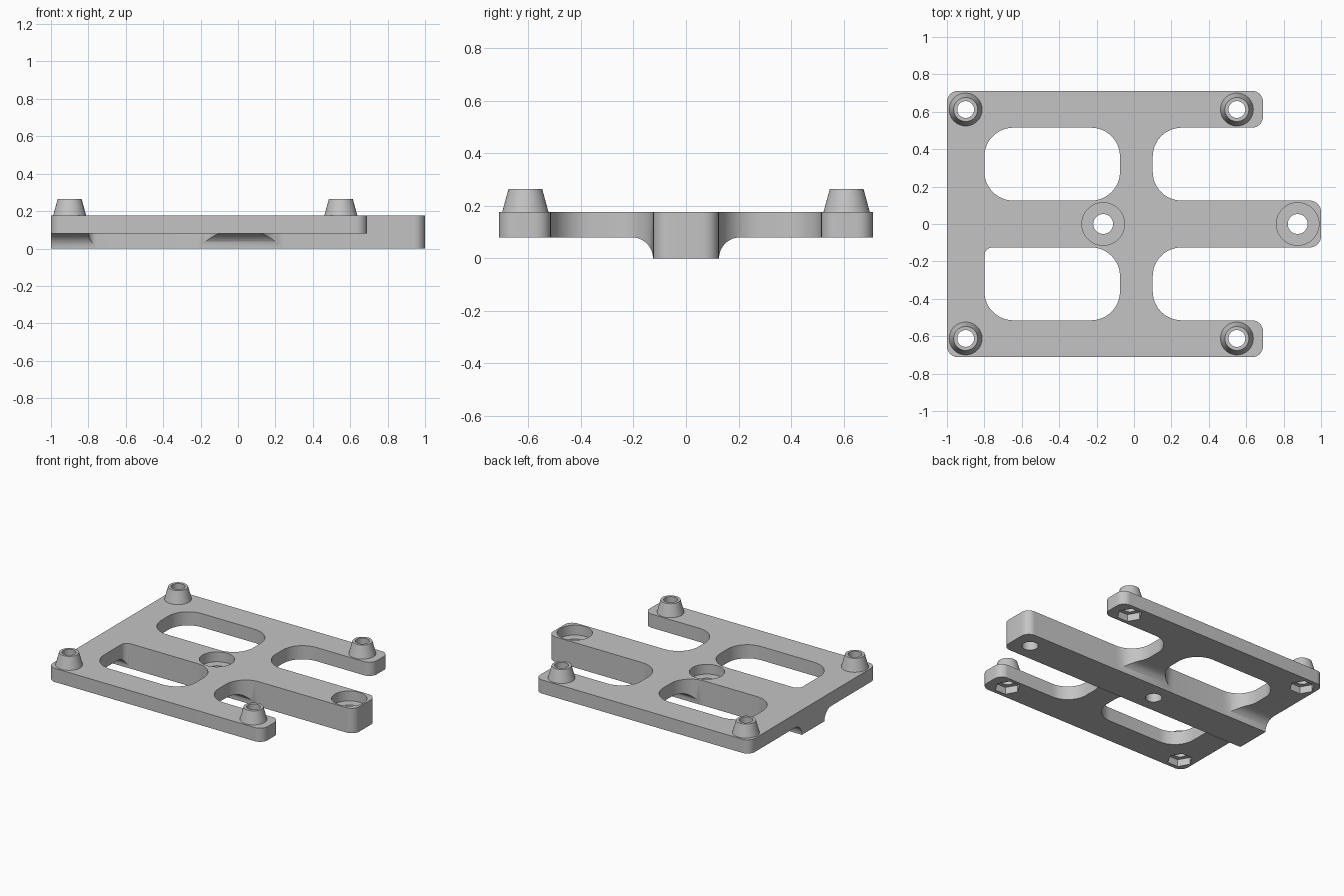
import bpy, bmesh, math
from mathutils import Vector, Matrix

if "Cube" in bpy.data.objects:
    bpy.data.objects.remove(bpy.data.objects["Cube"], do_unlink=True)

grey = bpy.data.materials.new("plain grey")
grey.use_nodes = True
colour = (0.55, 0.55, 0.55, 1)
grey.diffuse_color = colour
grey.node_tree.nodes["Principled BSDF"].inputs["Base Color"].default_value = colour

TOP, UNDER = 0.177, 0.08       # plate top and underside
SPINE = 0.125                  # half width of the spine
HALF, INNER = 0.712, 0.515     # outer edge and inner edge of the side rails
ARM, NOTCH = 0.69, 0.1         # end of the side rails, root of the notches
ROUND, BIG = 0.06, 0.155       # corner radii


def rounded(corners, steps=12):
    """Polygon points with every (x, y, radius) corner replaced by an arc."""
    out, n = [], len(corners)
    for i, (x, y, r) in enumerate(corners):
        p = Vector((x, y))
        a = (Vector(corners[i - 1][:2]) - p).normalized()
        b = (Vector(corners[(i + 1) % n][:2]) - p).normalized()
        centre = p + (a + b) * r
        for k in range(steps + 1):
            t = k / steps * math.pi / 2
            out.append(centre - b * r * math.cos(t) - a * r * math.sin(t))
    return out


def make_object(name, bm):
    bmesh.ops.recalc_face_normals(bm, faces=bm.faces)
    if bm.calc_volume(signed=True) < 0:
        bmesh.ops.reverse_faces(bm, faces=bm.faces)
    mesh = bpy.data.meshes.new(name)
    bm.to_mesh(mesh)
    bm.free()
    mesh.materials.append(grey)
    obj = bpy.data.objects.new(name, mesh)
    bpy.context.collection.objects.link(obj)
    return obj


def prism(name, points, low, high, matrix=Matrix()):
    """Join two copies of a 2D outline into a solid, then move it by the matrix."""
    bm = bmesh.new()
    base = [bm.verts.new((x, y, low)) for x, y in points]
    lid = [bm.verts.new((x, y, high)) for x, y in points]
    bm.faces.new(base[::-1])
    bm.faces.new(lid)
    for i in range(len(base)):
        bm.faces.new((base[i - 1], base[i], lid[i], lid[i - 1]))
    bm.transform(matrix)
    return make_object(name, bm)


def ring(x, y, radius, sides=48):
    return [(x + radius * math.cos(math.tau * i / sides),
             y + radius * math.sin(math.tau * i / sides)) for i in range(sides)]


def activate(obj):
    bpy.ops.object.select_all(action="DESELECT")
    bpy.context.view_layer.objects.active = obj
    obj.select_set(True)


def cut(obj, cutter):
    mod = obj.modifiers.new("cut", "BOOLEAN")
    mod.operation, mod.solver, mod.object = "DIFFERENCE", "EXACT", cutter
    activate(obj)
    bpy.context.view_layer.update()
    bpy.ops.object.modifier_apply(modifier=mod.name)
    bpy.data.objects.remove(cutter, do_unlink=True)


# Frame outline: back bar, two side rails and a long central spine
frame = prism("frame", rounded([
    (-1, -HALF, ROUND), (ARM, -HALF, ROUND), (ARM, -INNER, ROUND),
    (NOTCH, -INNER, BIG), (NOTCH, -SPINE, BIG), (1, -SPINE, ROUND),
    (1, SPINE, ROUND), (NOTCH, SPINE, BIG), (NOTCH, INNER, BIG),
    (ARM, INNER, ROUND), (ARM, HALF, ROUND), (-1, HALF, ROUND)]), 0, TOP)

# Counterbored holes in the spine
for x in (-0.165, 0.875):
    cut(frame, prism("counterbore", ring(x, 0, 0.114), TOP - 0.07, 0.3))
    cut(frame, prism("hole", ring(x, 0, 0.053), -0.1, 0.3))

# Raised underside on both sides, blending into the spine with a fillet
EDGE = SPINE + 0.001
arc = [(EDGE + UNDER * (1 - math.cos(t)), UNDER * math.sin(t))
       for t in (math.pi / 2 * k / 12 for k in range(13))]
profile = [(EDGE, -0.1)] + arc + [(1, UNDER), (1, -0.1)]
along_x = Matrix(((0, 0, 1, 0), (1, 0, 0, 0), (0, 1, 0, 0), (0, 0, 0, 1)))
for turn in (0, math.pi):
    placed = Matrix.Rotation(turn, 4, "Z") @ along_x
    cut(frame, prism("undercut", profile, -1.2, 1.2, placed))

# Two rounded windows; the front one has one tight corner
for side, tight in ((1, BIG), (-1, 0.045)):
    window = [(-0.8, side * SPINE, tight), (-0.075, side * SPINE, BIG),
              (-0.075, side * INNER, BIG), (-0.8, side * INNER, BIG)]
    cut(frame, prism("window", rounded(window), -0.1, 0.3))

# Tapered hollow standoffs with hexagonal nut pockets beneath
BORE = 0.045
for x, end in ((-0.9, "right"), (0.55, "left")):
    for y, row in ((-0.612, "front"), (0.612, "back")):
        cut(frame, prism("bore", ring(x, y, BORE), -0.1, 0.3))
        cut(frame, prism("nut_pocket", ring(x, y, 0.083, 6), -0.1, UNDER + 0.05))
        bm = bmesh.new()
        section = [(BORE, TOP), (0.088, TOP), (0.064, 0.265), (BORE, 0.265)]
        verts = [bm.verts.new((r, 0, z)) for r, z in section]
        edges = [bm.edges.new((verts[i - 1], verts[i])) for i in range(4)]
        bmesh.ops.spin(bm, geom=verts + edges, cent=(0, 0, 0), axis=(0, 0, 1),
                       angle=math.tau, steps=48)
        bmesh.ops.remove_doubles(bm, verts=bm.verts, dist=0.0001)
        standoff = make_object(f"standoff_{row}_{end}", bm)
        standoff.location = (x, y, 0)
        activate(standoff)
        bpy.ops.object.shade_smooth_by_angle(angle=math.radians(30))

activate(frame)
bpy.ops.object.shade_smooth_by_angle(angle=math.radians(30))
